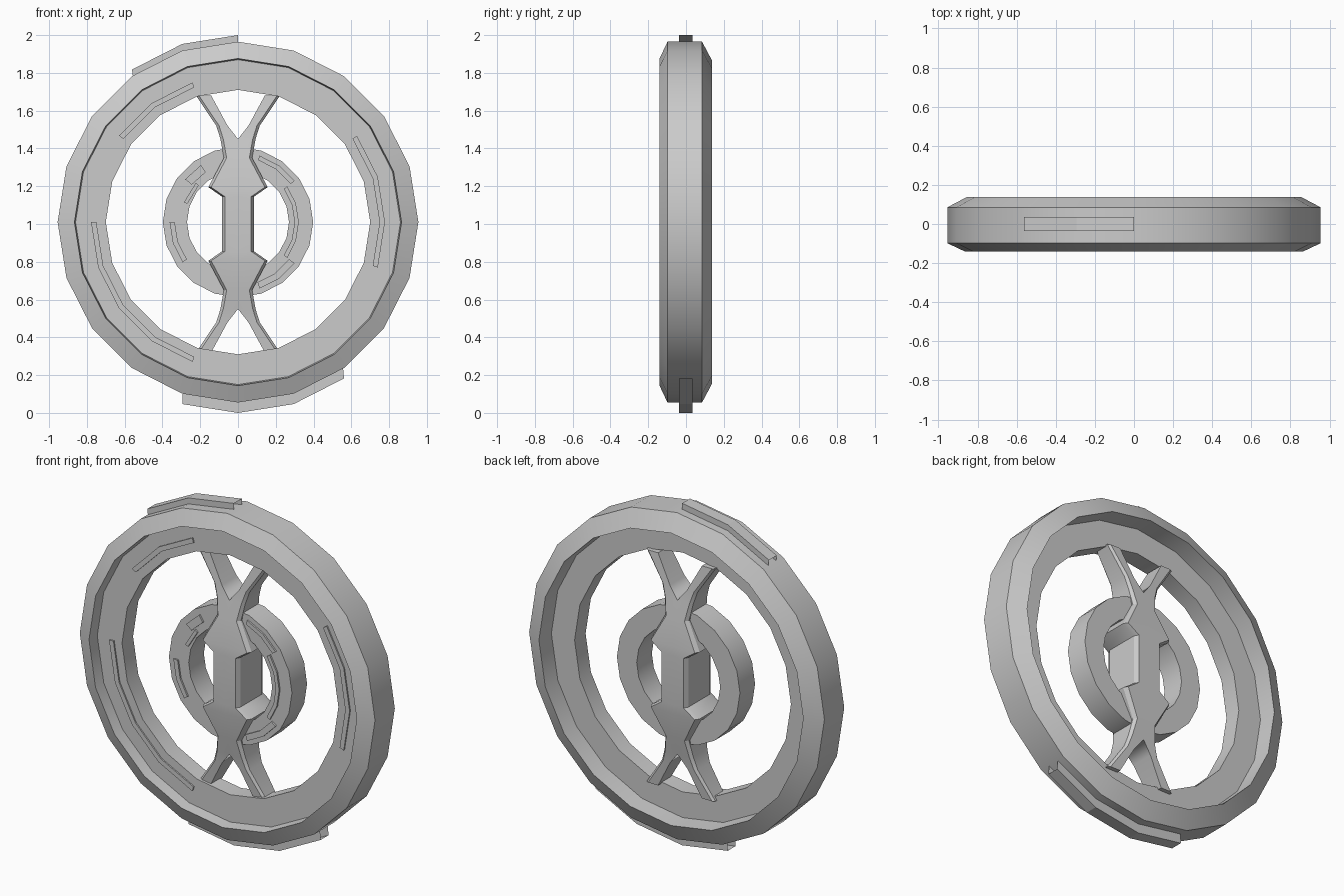
import bpy, bmesh
from math import sin, cos, radians

if "Cube" in bpy.data.objects:
    bpy.data.objects.remove(bpy.data.objects["Cube"])

CZ = 1.01      # height of the wheel axis
STEP = 18      # 20-sided rings


def make_object(name, verts, faces, smooth=False):
    mesh = bpy.data.meshes.new(name)
    mesh.from_pydata(verts, [], faces)
    bm = bmesh.new()
    bm.from_mesh(mesh)
    bmesh.ops.recalc_face_normals(bm, faces=bm.faces)
    bm.to_mesh(mesh)
    bm.free()
    ob = bpy.data.objects.new(name, mesh)
    bpy.context.collection.objects.link(ob)
    if smooth:
        bpy.ops.object.select_all(action='DESELECT')
        ob.select_set(True)
        bpy.context.view_layer.objects.active = ob
        bpy.ops.object.shade_smooth_by_angle(angle=radians(25))
    return ob


def sweep(name, profile, a0=0, a1=360, smooth=False, caps=True):
    """Sweep a closed (radius, y, z shift) profile round the wheel axis."""
    n = max(1, round((a1 - a0) / STEP))
    closed = a1 - a0 == 360
    k = len(profile)
    verts = []
    for i in range(n if closed else n + 1):
        a = radians(a0 + (a1 - a0) * i / n)
        verts += [(r * cos(a), y, CZ + r * sin(a) + dz) for r, y, dz in profile]
    count = len(verts) // k
    faces = []
    for i in range(n):
        p, q = i * k, ((i + 1) % count) * k
        faces += [(p + j, p + (j + 1) % k, q + (j + 1) % k, q + j) for j in range(k)]
    if caps and not closed:
        faces += [tuple(range(k)), tuple(range(len(verts) - k, len(verts)))]
    return make_object(name, verts, faces, smooth)


def strip(name, r0, r1, a0, a1, y0, y1):
    return sweep(name, [(r0, y0, 0), (r1, y0, 0), (r1, y1, 0), (r0, y1, 0)], a0, a1)


# Outer rim: chamfered lips with a recessed flat web on both sides
sweep("outer_rim", [(0.955, -0.098, 0), (0.866, -0.14, 0), (0.86, -0.072, 0),
                    (0.70, -0.072, 0), (0.70, 0.03, 0), (0.85, 0.03, 0),
                    (0.855, 0.138, 0), (0.955, 0.085, 0)], smooth=True)

# Raised blocks on the tread, open at the ends
for name, a0, a1, dz in (("top_tread_block", 90, 126, 0.035),
                         ("bottom_tread_block", 252, 306, -0.055)):
    sweep(name, [(0.955, -0.037, dz), (0.955, 0.035, dz),
                 (0.945, 0.035, 0), (0.945, -0.037, 0)], a0, a1, caps=False)

# Thin raised strips on the rim face
for i, (a0, a1) in enumerate(((108, 144), (-18, 36), (180, 252))):
    strip(f"rim_strip_{i + 1}", 0.75, 0.778, a0, a1, -0.08, -0.07)

# Inner ring
sweep("inner_ring", [(0.398, -0.07, 0), (0.27, -0.07, 0),
                     (0.27, 0.07, 0), (0.398, 0.07, 0)], smooth=True)

# Small strips on the inner ring face
for i, (r0, r1, a0, a1) in enumerate(((0.345, 0.37, 36, 72), (0.30, 0.322, -36, 36),
                                      (0.335, 0.37, -72, -36), (0.335, 0.362, 180, 216),
                                      (0.285, 0.305, 137, 160), (0.315, 0.36, 123, 141))):
    strip(f"inner_strip_{i + 1}", r0, r1, a0, a1, -0.08, -0.065)

# Central hub with forked spokes: one quarter, mirrored
# stations: height from axis, inner x, outer x, half depth
stations = [(0, 0, 0.085, 0.125), (0.145, 0, 0.085, 0.125), (0.195, 0, 0.157, 0.122),
            (0.35, 0, 0.075, 0.10), (0.45, 0, 0.093, 0.08),
            (0.52, 0.055, 0.115, 0.07), (0.68, 0.142, 0.222, 0.055)]
B = 0.015
verts, faces = [], []
for dz, xi, xo, d in stations:
    verts += [(x, y, dz) for x, y in ((xi, -d), (xo - B, -d), (xo, -d * 0.8),
                                      (xo, d * 0.8), (xo - B, d), (xi, d))]
for s in range(len(stations) - 1):
    p, q = s * 6, s * 6 + 6
    for j in range(6 if stations[s + 1][1] > 0 else 5):
        m = (j + 1) % 6
        faces.append((p + j, p + m, q + m, q + j))
faces.append(tuple(range(len(verts) - 6, len(verts))))
hub = make_object("hub_and_spokes", verts, faces, smooth=True)
hub.location.z = CZ - 0.01
# keep the mirror ahead of any shading modifier
mirror = hub.modifiers.new("mirror", 'MIRROR')
mirror.use_axis = (True, False, True)
hub.modifiers.move(len(hub.modifiers) - 1, 0)
